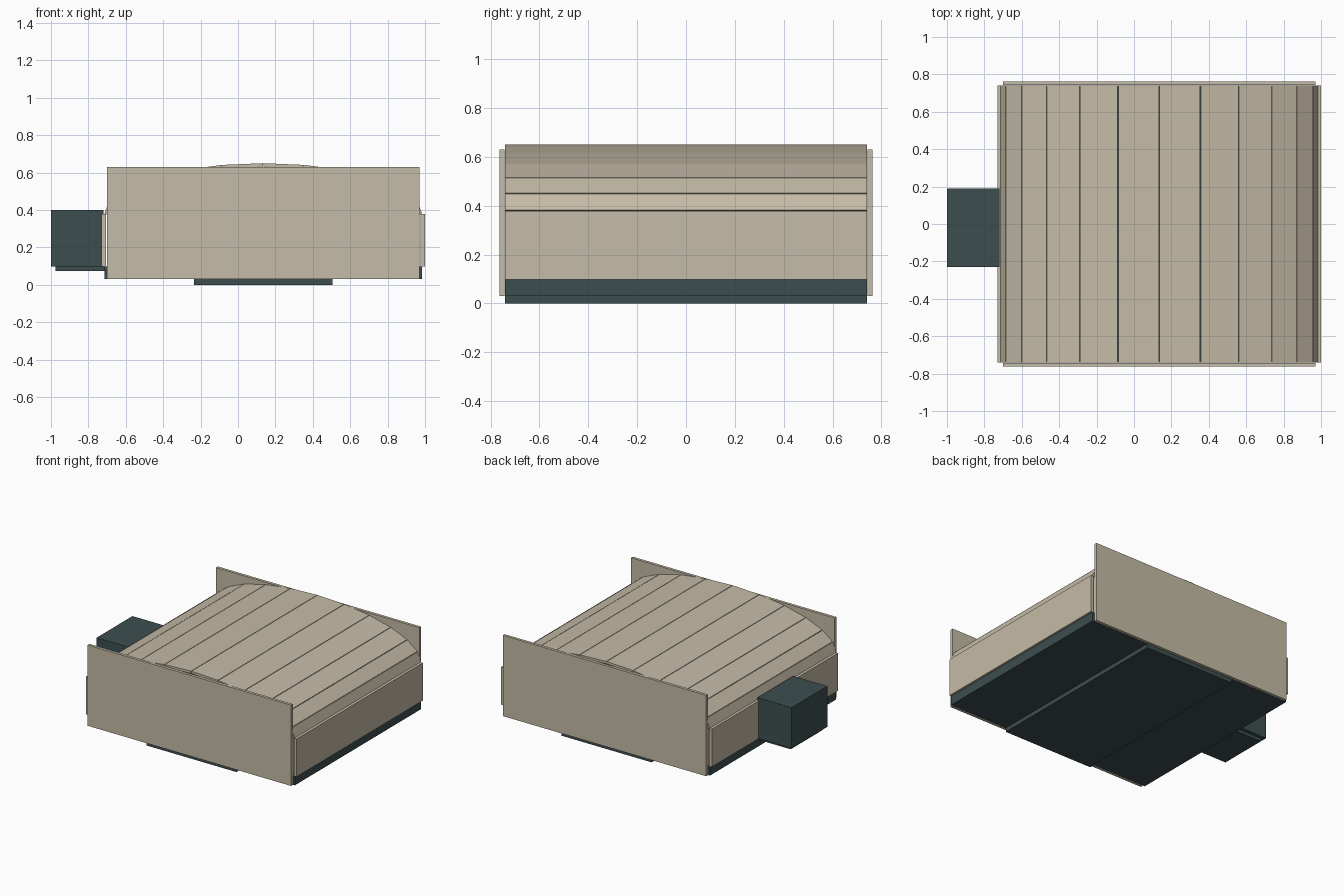
import bpy, math

if "Cube" in bpy.data.objects:
    bpy.data.objects.remove(bpy.data.objects["Cube"])

def material(name, rgb):
    m = bpy.data.materials.new(name)
    m.diffuse_color = (*rgb, 1)
    m.use_nodes = True
    m.node_tree.nodes["Principled BSDF"].inputs["Base Color"].default_value = m.diffuse_color
    return m

BEIGE = material("warm beige", (0.56, 0.50, 0.385))
DARK = material("dark slate", (0.047, 0.076, 0.08))
CX = 0.135          # centre line of the covered body
HALF_Y = 0.74       # half length of the slats

def box(name, x, y, z, mat):
    """Box from (min, max) pairs."""
    bpy.ops.mesh.primitive_cube_add(size=1, location=[sum(p) / 2 for p in (x, y, z)])
    o = bpy.context.object
    o.scale = [p[1] - p[0] for p in (x, y, z)]
    bpy.ops.object.transform_apply(location=False, rotation=False, scale=True)
    o.name = name
    o.data.materials.append(mat)
    return o

# Dark base tray and the lower centre skid
box("base_tray", (CX - 0.85, CX + 0.85), (-HALF_Y, HALF_Y), (0.03, 0.098), DARK)
box("base_skid", (CX - 0.37, CX + 0.37), (-HALF_Y, HALF_Y), (0.0, 0.03), DARK)

# End boards
for name, s in (("front_end_board", -1), ("back_end_board", 1)):
    y = sorted((s * 0.742, s * 0.763))
    box(name, (CX - 0.835, CX + 0.835), y, (0.03, 0.63), BEIGE)

# Side panels with thin inner walls
for name, s in (("left", -1), ("right", 1)):
    box(name + "_side_panel", sorted((CX + s * 0.842, CX + s * 0.865)),
        (-HALF_Y, HALF_Y), (0.098, 0.378), BEIGE)
    box(name + "_inner_wall", sorted((CX + s * 0.815, CX + s * 0.833)),
        (-HALF_Y, HALF_Y), (0.098, 0.385), BEIGE)

# Flat slats laid around a half ellipse, one every 15 degrees
def arc(i):
    a = math.radians(15 * i)
    return CX + 0.85 * math.sin(a), 0.38 + 0.27 * math.cos(a)

THICK, GAP = 0.018, 0.004
for i in range(-6, 6):
    (x0, z0), (x1, z1) = arc(i), arc(i + 1)
    length = math.hypot(x1 - x0, z1 - z0)
    tilt = math.atan2(z0 - z1, x1 - x0)
    w = (length - GAP) / 2
    slat = box(f"roof_slat_{i + 7}", (-w, w), (-HALF_Y, HALF_Y), (-THICK / 2, THICK / 2), BEIGE)
    slat.rotation_euler = (0, tilt, 0)
    slat.location = ((x0 + x1) / 2 - math.sin(tilt) * THICK / 2, 0,
                     (z0 + z1) / 2 - math.cos(tilt) * THICK / 2)

# Control box on the left side with its mounting plate
box("control_box", (-1.0, CX - 0.855), (-0.23, 0.19), (0.098, 0.4), DARK)
box("control_box_mount", (-0.975, CX - 0.835), (-0.205, 0.165), (0.075, 0.098), DARK)
